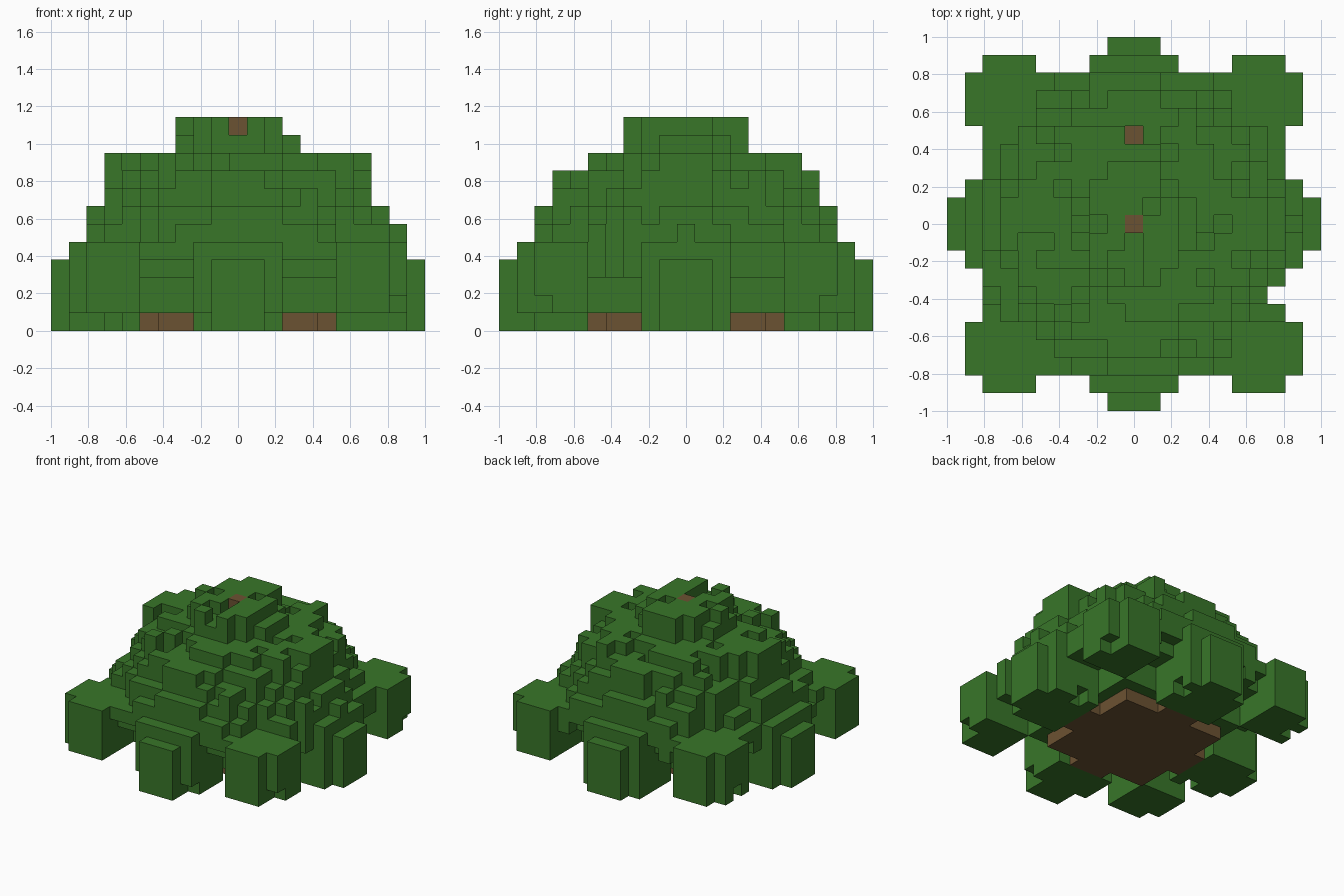
import bpy, bmesh, math, random
from mathutils import Vector

random.seed(5)
default = bpy.data.objects.get("Cube")
if default:
    bpy.data.objects.remove(default)

CELL = 2 / 21          # edge length of one block
REACH = 10             # blocks from the centre to the outermost block


def make_material(name, colour):
    mat = bpy.data.materials.new(name)
    mat.use_nodes = True
    mat.diffuse_color = (*colour, 1)
    mat.node_tree.nodes["Principled BSDF"].inputs["Base Color"].default_value = (*colour, 1)
    return mat


green = make_material("leaf green", (0.040, 0.182, 0.022))
brown = make_material("bark brown", (0.148, 0.085, 0.032))


def zones(i, j):
    """Tell whether a column is in a straight lobe, a corner lobe or the core."""
    lo, hi = sorted((abs(i), abs(j)))
    straight = hi >= 6 and (lo <= 1 or (lo == 2 and hi <= 9))
    corner = 6 <= lo <= 8 and hi <= 9
    return lo, hi, straight, corner, hi <= 8


# Average dome height in blocks at each radius
DOME = (11.6, 11.6, 11.6, 11.6, 10, 9.7, 9.3, 8.5, 6.7, 5.2, 4.6, 4.6, 4.6)


def column_top(i, j, lo, hi, corner):
    """Stepped dome with ragged leaf clumps."""
    r = math.hypot(i, j)
    if corner:
        return 5
    if hi >= 9:
        return 6 if (i, j) == (9, 0) else 14 - hi
    if r < 3.5:
        # Crown, with an opening in front of the trunk tip
        if (i == 0 and j < 0) or i == 3:
            return 11
        return 12 - (abs(j) < 3 and random.random() < 0.2)
    limit = 7 if hi == 8 else 9 if abs(j) == 7 else 10
    # Full shoulders above the straight lobes
    if hi >= 7 and lo <= 1:
        return limit
    step = int(r)
    mean = DOME[step] + (DOME[step + 1] - DOME[step]) * (r - step)
    return min(limit, round(mean + random.choice((-0.9, -0.4, 0, 0, 0.4, 0.9))))


def column_bottom(lo, hi, straight, corner):
    if straight:
        return int(lo == 2 and hi > 6 and random.random() < 0.3)
    if corner:
        return 1 + (hi == 9 and random.random() < 0.15)
    # Eaves between the lobes hang over a recessed wall
    if hi >= 6:
        return random.choice((3, 4, 4)) if hi == 8 else 3
    return 1


leaves, bark = set(), set()
span = range(-REACH, REACH + 1)
for i in span:
    for j in span:
        lo, hi, straight, corner, core = zones(i, j)
        if not (straight or corner or core) or (i, j) == (8, -4):
            continue
        bottom = column_bottom(lo, hi, straight, corner)
        top = max(column_top(i, j, lo, hi, corner), bottom + 1)
        if (i, j) == (0, 0):
            top = 12
        elif (i, j) == (0, 5):
            top = 8
        leaves.update((i, j, k) for k in range(bottom, top))
        # Trunk slab with a narrow tab towards each straight lobe
        if hi <= 4 or (hi == 5 and lo <= 1):
            bark.add((i, j, 0))
        # Exposed branch tips
        if (i, j) in ((0, 0), (0, 5)):
            bark.add((i, j, top - 1))
leaves -= bark
solid = leaves | bark


def build_blocks(name, cells, mat):
    """Make a mesh from the outer faces of a set of blocks."""
    bm = bmesh.new()
    corners = {}

    def corner_vert(p):
        key = tuple(round(c * 2) for c in p)
        if key not in corners:
            corners[key] = bm.verts.new(Vector(p) * CELL)
        return corners[key]

    for cell in sorted(cells):
        centre = Vector(cell) + Vector((0, 0, 0.5))
        for axis in range(3):
            for sign in (-1, 1):
                n = Vector((0, 0, 0))
                n[axis] = sign
                if tuple(c + int(d) for c, d in zip(cell, n)) in solid:
                    continue
                u = Vector((0, 0, 0))
                u[(axis + 1) % 3] = 1
                v = n.cross(u)
                bm.faces.new([corner_vert(centre + (n + u * a + v * b) / 2)
                              for a, b in ((-1, -1), (1, -1), (1, 1), (-1, 1))])
    mesh = bpy.data.meshes.new(name)
    bm.to_mesh(mesh)
    bm.free()
    mesh.materials.append(mat)
    obj = bpy.data.objects.new(name, mesh)
    bpy.context.collection.objects.link(obj)
    return obj


build_blocks("leaf_canopy", leaves, green)
build_blocks("trunk_and_branches", bark, brown)
